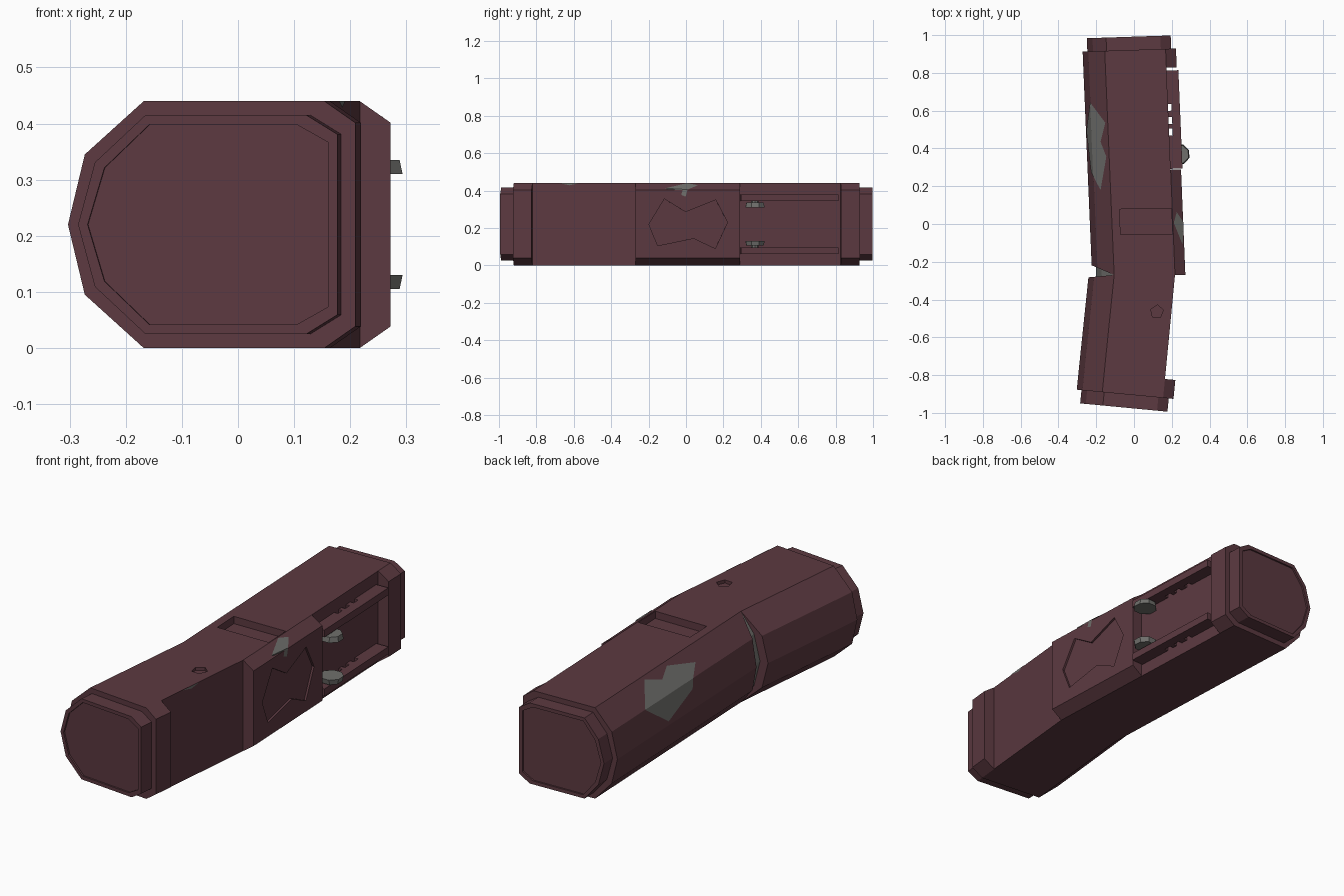
import bpy, bmesh, math

if "Cube" in bpy.data.objects:
    bpy.data.objects.remove(bpy.data.objects["Cube"])

H = 0.44
BEND = -0.27


def material(name, col):
    m = bpy.data.materials.new(name)
    m.diffuse_color = (*col, 1)
    m.use_nodes = True
    m.node_tree.nodes["Principled BSDF"].inputs["Base Color"].default_value = m.diffuse_color
    return m


MAROON = material("maroon", (0.107, 0.041, 0.052))
GREY = material("grey", (0.16, 0.16, 0.15))


def bend(co):
    """Parts are built straight along y, then bent at y = BEND."""
    s = co.y - BEND
    ramp = min(1, abs(s) / 0.3)
    lean, skew = (-0.042, 0.033) if s > 0 else (0.1, -0.095)
    x = co.x
    co.x += lean * s
    co.y += skew * x * ramp


def finish(name, bm, mats, closed=True):
    for v in bm.verts:
        bend(v.co)
    if closed:
        bmesh.ops.recalc_face_normals(bm, faces=bm.faces)
    me = bpy.data.meshes.new(name)
    bm.to_mesh(me)
    bm.free()
    for m in mats:
        me.materials.append(m)
    ob = bpy.data.objects.new(name, me)
    bpy.context.collection.objects.link(ob)
    return ob


def prism(name, pts, axis, lo, hi, mat=MAROON, shrink=1.0):
    """Extrude a 2D outline along x (pts are y,z) or z (pts are x,y)."""
    bm = bmesh.new()
    cx = sum(p[0] for p in pts) / len(pts)
    cy = sum(p[1] for p in pts) / len(pts)
    loops = []
    for h, k in ((lo, shrink), (hi, 1.0)):
        row = [(cx + (a - cx) * k, cy + (b - cy) * k) for a, b in pts]
        loops.append([bm.verts.new((h, a, b) if axis == 'x' else (a, b, h)) for a, b in row])
    n = len(pts)
    for i in range(n):
        j = (i + 1) % n
        bm.faces.new((loops[0][i], loops[0][j], loops[1][j], loops[1][i]))
    bm.faces.new(loops[0])
    bm.faces.new(loops[1])
    return finish(name, bm, [mat])


def ngon(cx, cy, r, n, start=0.0):
    return [(cx + r * math.cos(start + 2 * math.pi * i / n),
             cy + r * math.sin(start + 2 * math.pi * i / n)) for i in range(n)]


# Body: one loft through cross-sections with a chamfered back and stepped front
T = -0.105
LF, LR, LG = -0.24, -0.222, -0.2


def section(y, left, right, cham, off=0.0, tilt=0.0):
    f = 1 - off / (H / 2)
    l, r = left + off, right - off
    half = [(l + 0.03, 0.345), (T + off * 0.4, H), (r - cham, H), (r, H - 0.7 * cham)]
    prof = [(l, H / 2)] + half + [(x, H - z) for x, z in reversed(half)]
    return [(x, y + tilt * max(0, T - x), H / 2 + (z - H / 2) * f) for x, z in prof]


R0, C0, RC = 0.272, 0.055, 0.217
rings = [
    section(-0.962, LF, R0, C0, 0.042),
    section(-0.970, LF, R0, C0, 0.042),
    section(-0.970, LF, R0, C0, 0.025),
    section(-0.900, LF, R0, C0, 0.025),
    section(-0.900, LF, R0, C0),
    section(-0.800, LF, R0, C0),
    section(-0.800, LF, RC, 0),
    section(BEND, LF, RC, 0, tilt=-0.1),
    section(BEND, LG, RC, 0, tilt=-0.1),
    section(BEND, LG, RC, 0, tilt=0.45),
    section(BEND, LR, R0, C0, tilt=0.45),
    section(0.28, LR, R0, C0),
    section(0.28, LR, RC, 0),
    section(0.82, LR, RC, 0),
    section(0.82, LR, R0, C0),
    section(0.92, LR, R0, C0),
    section(0.92, LR, R0, C0, 0.025),
    section(0.99, LR, R0, C0, 0.025),
    section(0.99, LR, R0, C0, 0.042),
    section(0.982, LR, R0, C0, 0.042),
]
bm = bmesh.new()
loops = [[bm.verts.new(p) for p in ring] for ring in rings]
for k in range(len(loops) - 1):
    a, b = loops[k], loops[k + 1]
    for i in range(9):
        j = (i + 1) % 9
        f = bm.faces.new((a[i], a[j], b[j], b[i]))
        f.material_index = 1 if k == 8 else 0
bm.faces.new(loops[0])
bm.faces.new(loops[-1])
bmesh.ops.remove_doubles(bm, verts=bm.verts, dist=0.0005)
body = finish("body", bm, [MAROON, GREY])

# Recesses cut into the body
emblem = [(-0.2, 0.22), (-0.12, 0.355), (-0.01, 0.285), (0.15, 0.35),
          (0.213, 0.23), (0.148, 0.09), (0.032, 0.145), (-0.155, 0.105)]
slot = [(-0.062, -0.055), (0.212, -0.06), (0.212, 0.075), (-0.062, 0.08)]
cutters = [
    prism("side_panel_cutter", emblem, 'x', 0.262, 0.32),
    prism("top_slot_cutter", slot, 'z', 0.405, 0.5),
    prism("top_pit_cutter", ngon(0.14, -0.457, 0.035, 5, math.pi / 2), 'z', 0.425, 0.5),
]
for c in cutters:
    c.hide_render = True
    c.hide_viewport = False
    c.display_type = 'WIRE'
    mod = body.modifiers.new(c.name, 'BOOLEAN')
    mod.operation = 'DIFFERENCE'
    mod.solver = 'EXACT'
    mod.object = c

# Apply the cuts, then discard the cutters
dg = bpy.context.evaluated_depsgraph_get()
cut_mesh = bpy.data.meshes.new_from_object(body.evaluated_get(dg))
body.modifiers.clear()
body.data = cut_mesh
for c in cutters:
    bpy.data.objects.remove(c)

# Toothed rails and grey knobs in the rear recess, mirrored top and bottom
rail = [(0.215, 0.285), (0.28, 0.285), (0.28, 0.805), (0.215, 0.805)]
for y in (0.61, 0.54, 0.48):
    rail += [(0.215, y + 0.018), (0.236, y + 0.018), (0.236, y - 0.018), (0.215, y - 0.018)]
for side in ("upper", "lower"):
    def zz(z):
        return z if side == "upper" else H - z
    prism(side + "_rail", rail, 'z', zz(0.345), zz(0.38))
    prism(side + "_knob", ngon(0.268, 0.36, 0.055, 8, math.pi / 8), 'z', zz(0.335), zz(0.31), GREY, 0.9)
    prism(side + "_knob_pin", ngon(0.25, 0.36, 0.02, 8), 'z', zz(0.33), zz(0.35), GREY)


# Worn grey patches lying on the surface
def patch(name, polys):
    bm = bmesh.new()
    for pts in polys:
        bm.faces.new([bm.verts.new(p) for p in pts])
    finish(name, bm, [GREY], closed=False)


def on_back(x, y):
    z = 0.345 + (x + 0.192) / 0.087 * 0.095 if x >= -0.192 else 0.22 + (x + 0.222) / 0.03 * 0.125
    return (x - 0.002, y, z + 0.001)


upper = [(-0.192, 0.26), (-0.156, 0.185), (-0.118, 0.36), (-0.145, 0.44), (-0.116, 0.54), (-0.192, 0.65)]
lower = [(-0.192, 0.65), (-0.218, 0.5), (-0.202, 0.28), (-0.192, 0.26)]
patch("back_worn_patch", [[on_back(*p) for p in poly] for poly in (upper, lower)])
patch("edge_chip", [
    [(0.264, -0.115, 0.412), (0.274, -0.01, 0.367), (0.274, 0.0, 0.405)],
    [(0.264, -0.115, 0.412), (0.274, 0.0, 0.405), (0.222, 0.0, 0.44)],
    [(0.222, 0.0, 0.44), (0.274, 0.0, 0.405), (0.24, 0.055, 0.428)],
])
patch("front_edge_chip", [[(0.219, -0.66, 0.44), (0.219, -0.6, 0.428), (0.219, -0.55, 0.44)]])
